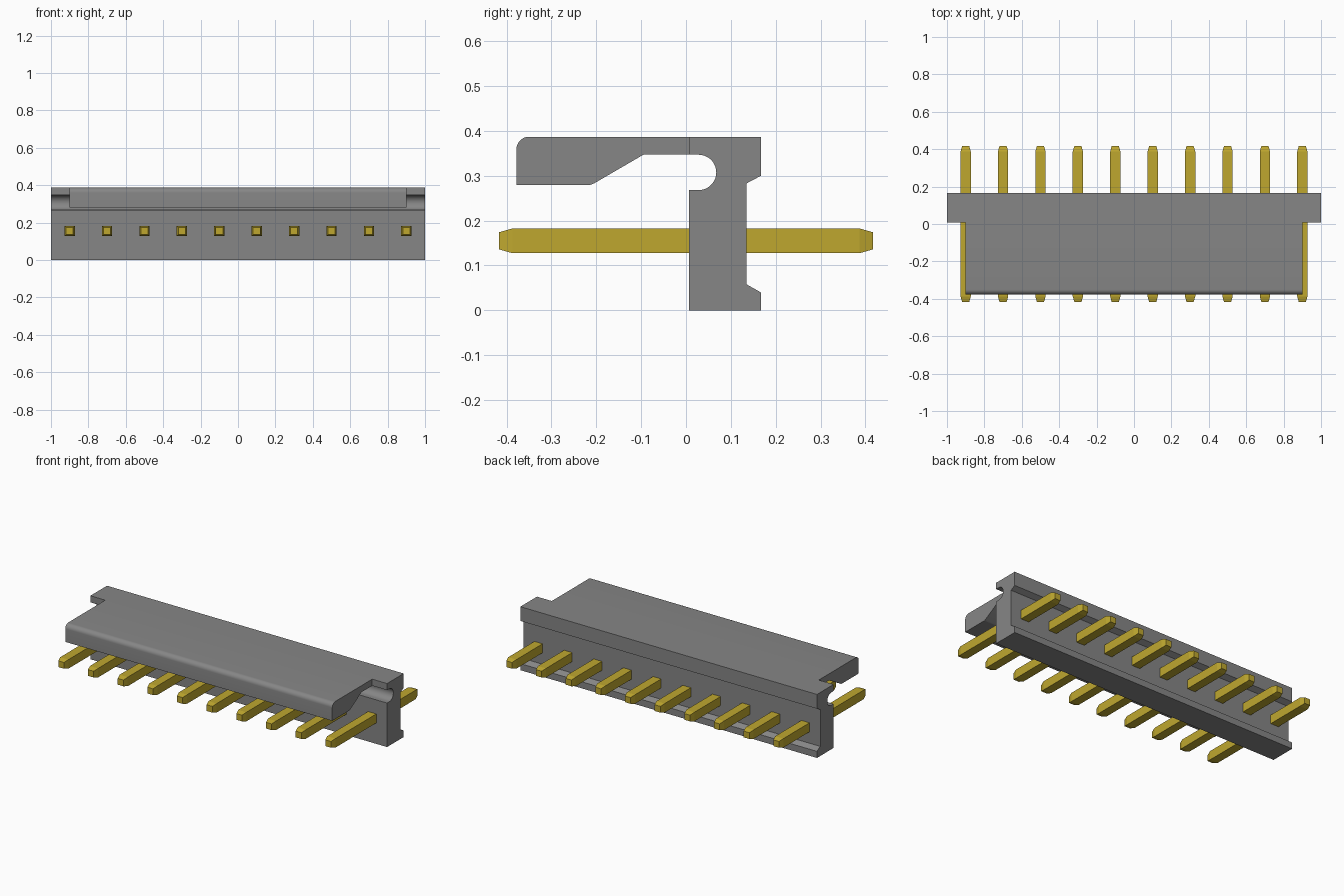
import bpy, bmesh, math
from mathutils import Vector

cube = bpy.data.objects.get("Cube")
if cube:
    bpy.data.objects.remove(cube, do_unlink=True)


def material(name, rgb, rough):
    m = bpy.data.materials.new(name)
    m.use_nodes = True
    m.diffuse_color = (*rgb, 1)
    bsdf = next(n for n in m.node_tree.nodes if n.type == 'BSDF_PRINCIPLED')
    bsdf.inputs["Base Color"].default_value = (*rgb, 1)
    bsdf.inputs["Roughness"].default_value = rough
    return m


def finish(bm, name, mat):
    bmesh.ops.recalc_face_normals(bm, faces=bm.faces)
    me = bpy.data.meshes.new(name)
    bm.to_mesh(me)
    bm.free()
    me.materials.append(mat)
    ob = bpy.data.objects.new(name, me)
    bpy.context.collection.objects.link(ob)
    return ob


def arc(cy, cz, r, a0, a1, n):
    """Points (y, z) along an arc, angles in degrees."""
    angles = [math.radians(a0 + (a1 - a0) * i / n) for i in range(n + 1)]
    return [(cy + r * math.cos(a), cz + r * math.sin(a)) for a in angles]


def prism(points, x0, x1):
    """Extrude a (y, z) profile along x."""
    bm = bmesh.new()
    face = bm.faces.new([bm.verts.new((x0, y, z)) for y, z in points])
    ext = bmesh.ops.extrude_face_region(bm, geom=[face])["geom"]
    bmesh.ops.translate(bm, vec=Vector((x1 - x0, 0, 0)),
                        verts=[v for v in ext if isinstance(v, bmesh.types.BMVert)])
    return bm


grey = material("grey plastic", (0.24, 0.24, 0.24), 0.6)
gold = material("gold metal", (0.52, 0.39, 0.028), 0.45)

# Housing: upright wall with back rails, hooked friction latch over the pins
FRONT, TOP = 0.007, 0.387
profile = [(FRONT, 0), (0.167, 0), (0.167, 0.04), (0.135, 0.058),
           (0.135, 0.283), (0.167, 0.3), (0.167, TOP)]
profile += arc(-0.35, TOP - 0.028, 0.028, 90, 180, 8)      # rounded latch nose
profile += [(-0.378, 0.28), (-0.213, 0.28), (-0.205, 0.283), (-0.095, 0.347)]
profile += arc(0.028, 0.3075, 0.0395, 90, -90, 18)         # relief groove
profile += [(FRONT, 0.268)]
housing = finish(prism(profile, -1, 1), "housing", grey)

# Notches that make the latch narrower than the wall
for side in (-1, 1):
    box = [(-0.5, 0.274), (FRONT, 0.274), (FRONT, 0.5), (-0.5, 0.5)]
    cutter = finish(prism(box, side * 0.9, side * 1.1), "notch_cutter", grey)
    cutter.hide_render = True
    mod = housing.modifiers.new("notch", 'BOOLEAN')
    mod.operation, mod.solver, mod.object = 'DIFFERENCE', 'EXACT', cutter
    bpy.context.view_layer.objects.active = housing
    bpy.ops.object.modifier_apply(modifier=mod.name)
    bpy.data.objects.remove(cutter, do_unlink=True)

bpy.ops.object.select_all(action='DESELECT')
housing.select_set(True)
bpy.context.view_layer.objects.active = housing
bpy.ops.object.shade_smooth_by_angle(angle=math.radians(20))

# Row of ten square pins with tapered ends
PIN_Z, HALF = 0.155, 0.0275
for i in range(10):
    bm = bmesh.new()
    rings = []
    for y, h in ((-0.417, 0.019), (-0.387, HALF), (0.387, HALF), (0.417, 0.019)):
        rings.append([bm.verts.new((sx * h, y, PIN_Z + sz * h))
                      for sx, sz in ((-1, -1), (1, -1), (1, 1), (-1, 1))])
    for a, b in zip(rings, rings[1:]):
        for k in range(4):
            n = (k + 1) % 4
            bm.faces.new((a[k], a[n], b[n], b[k]))
    bm.faces.new(rings[0])
    bm.faces.new(rings[-1])
    pin = finish(bm, f"pin_{i + 1}", gold)
    pin.location.x = -0.9 + 0.2 * i
